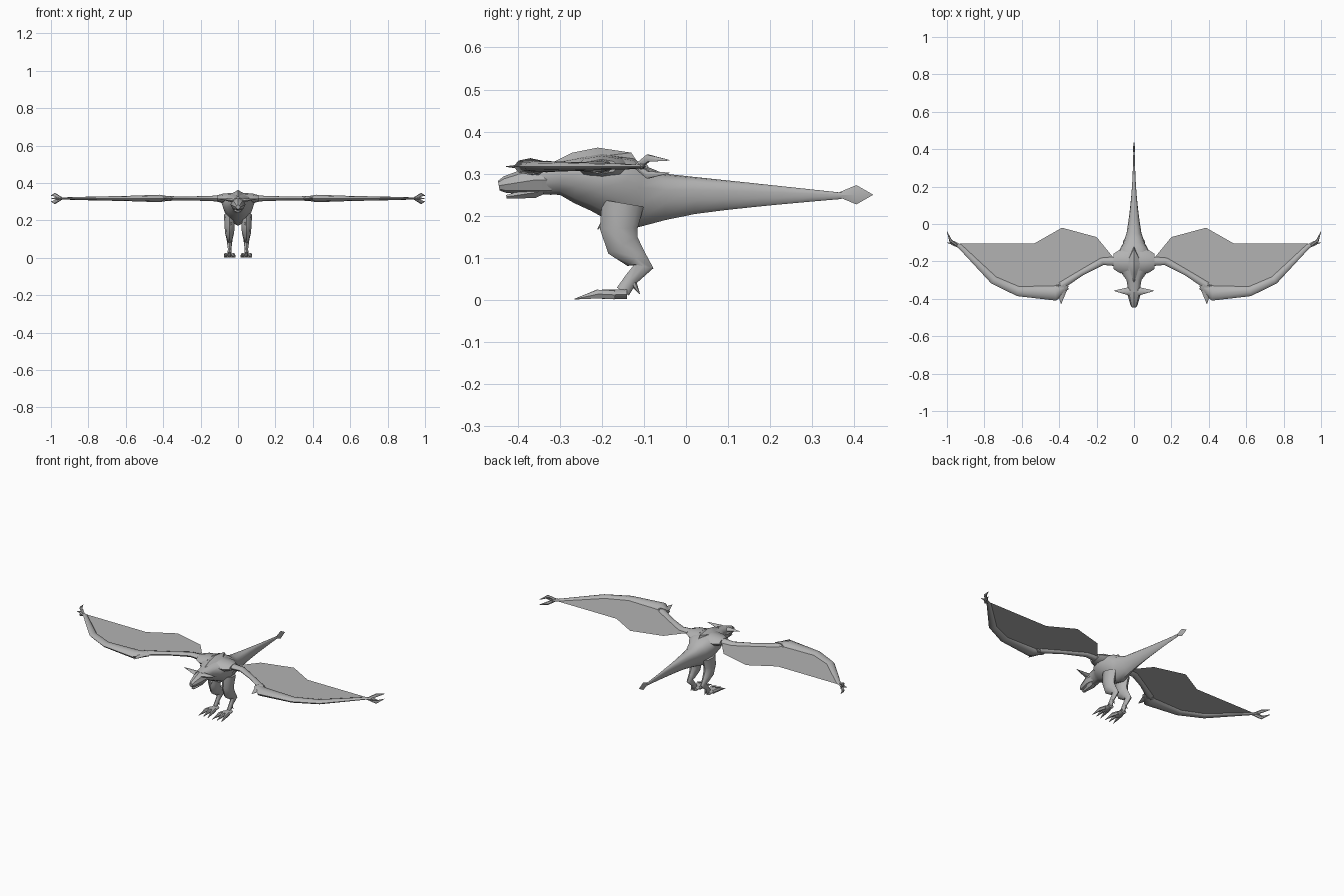
import bpy, bmesh, math
from mathutils import Vector

cube = bpy.data.objects.get("Cube")
if cube:
    bpy.data.objects.remove(cube, do_unlink=True)

GREY = (.45, .45, .45, 1)
grey = bpy.data.materials.new("stone grey")
grey.use_nodes = True
grey.diffuse_color = GREY
grey.node_tree.nodes["Principled BSDF"].inputs["Base Color"].default_value = GREY

SIDEWAYS = Vector((1, 0, 0))
UPWARDS = Vector((0, 0, 1))
WING_HEIGHT = .317
LEG_OFFSET = .045
POINT = .001


def finish(name, bm, mirror, angle=50):
    """Turn a bmesh into a shaded object, mirrored across the middle if asked."""
    mesh = bpy.data.meshes.new(name)
    bm.to_mesh(mesh)
    bm.free()
    mesh.materials.append(grey)
    obj = bpy.data.objects.new(name, mesh)
    bpy.context.collection.objects.link(obj)
    bpy.ops.object.select_all(action='DESELECT')
    obj.select_set(True)
    bpy.context.view_layer.objects.active = obj
    bpy.ops.object.shade_smooth_by_angle(angle=math.radians(angle))
    if mirror:
        modifier = obj.modifiers.new("mirror", 'MIRROR')
        modifier.use_mirror_merge = False


def loft(name, stations, up=UPWARDS, sides=8, lift=0, mirror=True, angle=50):
    """Skin oval rings along stations of (centre, side radius, up radius)."""
    bm = bmesh.new()
    centres = [Vector(station[0]) for station in stations]
    last = len(centres) - 1
    rings = []
    for i, (_, wide, tall) in enumerate(stations):
        tangent = (centres[min(i + 1, last)] - centres[max(i - 1, 0)]).normalized()
        side = tangent.cross(up).normalized()
        over = side.cross(tangent)
        ring = []
        for k in range(sides):
            turn = math.tau * k / sides
            across, rise = math.cos(turn), math.sin(turn)
            rise += lift * across * across
            ring.append(bm.verts.new(centres[i] + side * wide * across + over * tall * rise))
        rings.append(ring)
    for ring, following in zip(rings, rings[1:]):
        for k in range(sides):
            j = (k + 1) % sides
            bm.faces.new((ring[k], ring[j], following[j], following[k]))
    bm.faces.new(rings[0])
    bm.faces.new(rings[-1])
    bmesh.ops.recalc_face_normals(bm, faces=bm.faces)
    finish(name, bm, mirror, angle)


def trunk(rows):
    """Stations on the centre line from rows of y, bottom, top, half width."""
    return [((0, y, (low + high) / 2), wide, (high - low) / 2) for y, low, high, wide in rows]


def wing_path(rows, flatness):
    """Stations at wing height from rows of x, y, radius."""
    return [((x, y, WING_HEIGHT), radius, radius * flatness) for x, y, radius in rows]


def leg_path(rows, flatness):
    """Stations in the plane of the leg from rows of y, z, radius."""
    return [((LEG_OFFSET, y, z), radius, radius * flatness) for y, z, radius in rows]


def spike(name, base, tip, wide, thick, up=UPWARDS):
    """A straight claw or horn tapering to a point."""
    loft(name, [(base, wide, thick), (tip, POINT, POINT)], up, sides=6)


def plate(name, outline, half):
    """Upright plate on the centre line, tapered to its rim."""
    bm = bmesh.new()
    rim = [bm.verts.new((0, y, z)) for y, z in outline]
    middle = sum((v.co for v in rim), Vector()) / len(rim)
    for x in (-half, half):
        hub = bm.verts.new((x, middle.y, middle.z))
        for i, corner in enumerate(rim):
            bm.faces.new((corner, rim[(i + 1) % len(rim)], hub))
    bmesh.ops.recalc_face_normals(bm, faces=bm.faces)
    finish(name, bm, mirror=False, angle=30)


# Neck and chest, running on into an evenly tapering tail
torso = [(-.36, .25, .32, .03), (-.3, .25, .33, .04), (-.26, .23, .34, .07),
         (-.21, .21, .35, .09), (-.15, .18, .34, .08), (-.11, .17, .32, .06)]
TAIL_STEPS = 6
for step in range(TAIL_STEPS + 1):
    t = step / TAIL_STEPS
    torso.append((.42 * t - .05, .19 + .05 * t ** .7, .3 - .045 * t, .005 + .035 * (1 - t) ** 2))
loft("body_and_tail", trunk(torso), sides=12, lift=.3, mirror=False)
plate("back_ridge", [(-.33, .32), (-.27, .35), (-.21, .362), (-.13, .35), (-.11, .32)], .04)
plate("tail_tip", [(.35, .25), (.405, .273), (.445, .25), (.405, .227)], .006)

# Head with jaw and side horns
loft("head", trunk([(-.445, .26, .283, .012), (-.43, .254, .294, .02),
                    (-.36, .25, .32, .04), (-.32, .25, .32, .03)]),
     mirror=False, angle=35)
loft("lower_jaw", trunk([(-.427, .24, .25, .01), (-.36, .24, .27, .024), (-.34, .25, .27, .02)]),
     sides=6, mirror=False, angle=35)
spike("side_horns", (.02, -.36, .305), (.108, -.357, .316), wide=.024, thick=.012)

# Shoulders, wing arms and the long fingers with a spur at the wrist
loft("shoulders", wing_path([(.03, -.2, .07), (.08, -.2, .06), (.11, -.2, .04)], .43))
loft("wing_arms", wing_path([(.1, -.2, .025), (.17, -.2, .02),
                             (.28, -.26, .016), (.39, -.33, .02)], .65))
loft("wing_fingers", wing_path([(.36, -.33, .02), (.42, -.37, .04), (.62, -.36, .026),
                                (.75, -.3, .022), (.93, -.12, .012), (.97, -.1, .012)], .5))
spike("wrist_spurs", (.385, -.33, WING_HEIGHT), (.39, -.428, WING_HEIGHT), wide=.036, thick=.016)

# Forked claws at the wing tips
for name, sign in (("upper", 1), ("lower", -1)):
    loft(name + "_tip_claws", [((.945, -.115, WING_HEIGHT), .008, .008),
                               ((.98, -.09, WING_HEIGHT + sign * .02), .008, .01),
                               ((1, -.04, WING_HEIGHT + sign * .015), POINT, POINT)], sides=6)
spike("middle_tip_claws", (.955, -.105, WING_HEIGHT), (1, -.1, WING_HEIGHT), wide=.01, thick=.01)

# Wing membranes as a single thin sheet
front_edge = [(.11, -.2), (.2, -.21), (.4, -.33), (.61, -.35), (.75, -.3), (.93, -.12)]
rear_edge = [(.11, -.18), (.2, -.07), (.385, -.02), (.535, -.105), (.75, -.105), (.93, -.105)]
bm = bmesh.new()
front, rear = [[bm.verts.new((x, y, WING_HEIGHT)) for x, y in edge]
               for edge in (front_edge, rear_edge)]
for i in range(len(front) - 1):
    bm.faces.new((front[i], front[i + 1], rear[i + 1], rear[i]))
finish("wing_membranes", bm, mirror=True)

# Legs from thigh to ankle, then the feet
loft("legs", leg_path([(-.15, .23, .05), (-.16, .17, .045), (-.15, .13, .04), (-.12, .1, .027),
                       (-.1, .08, .023), (-.13, .05, .016), (-.15, .02, .017)], .6), up=SIDEWAYS)
loft("feet", [((LEG_OFFSET, y, .013), .02, .013) for y in (-.14, -.17, -.2)], sides=6)

# Toes fanned about the foot, rear claws and the small spurs ahead of the thighs
for name, spread in (("inner", -.03), ("middle", 0), ("outer", .03)):
    loft(name + "_toes", [((LEG_OFFSET + spread * .4, -.17, .012), .01, .012),
                          ((LEG_OFFSET + spread * .7, -.21, .014), .01, .012),
                          ((LEG_OFFSET + spread, -.265, .002), POINT, POINT)], sides=6)
spike("rear_claws", (LEG_OFFSET, -.125, .04), (LEG_OFFSET, -.11, .014),
      wide=.008, thick=.007, up=SIDEWAYS)
spike("thigh_spurs", (.035, -.17, .22), (.04, -.21, .168), wide=.014, thick=.012, up=SIDEWAYS)
